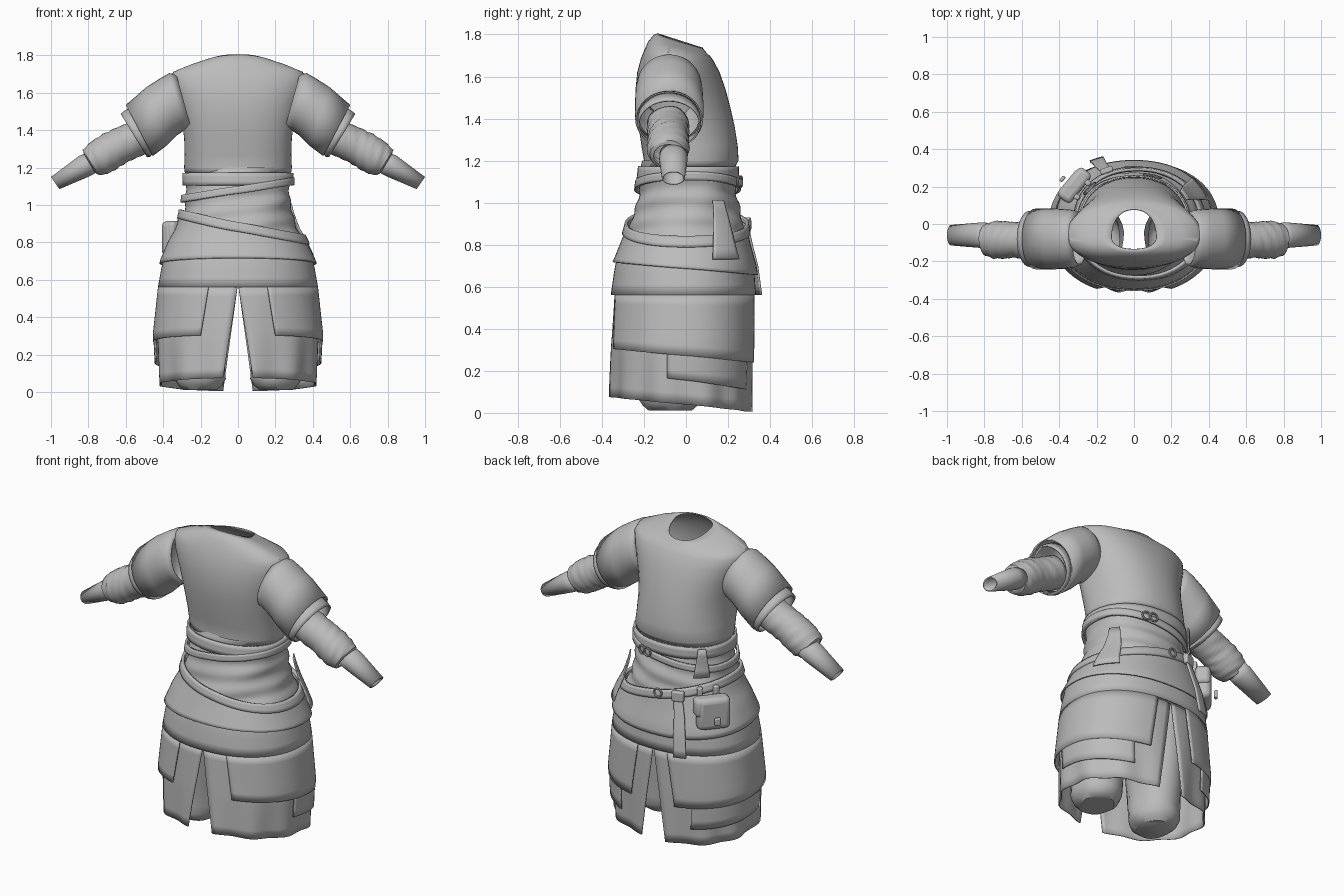
import bpy, bmesh, math
from mathutils import Vector
from math import sin, cos, pi, asin

if "Cube" in bpy.data.objects:
    bpy.data.objects.remove(bpy.data.objects["Cube"])

cloth = bpy.data.materials.new("grey cloth")
cloth.diffuse_color = (0.5, 0.5, 0.5, 1)
cloth.use_nodes = True
cloth.node_tree.nodes["Principled BSDF"].inputs["Base Color"].default_value = cloth.diffuse_color


def finish(name, bm, thick=0.0, offset=1):
    bmesh.ops.recalc_face_normals(bm, faces=bm.faces)
    me = bpy.data.meshes.new(name)
    bm.to_mesh(me)
    bm.free()
    ob = bpy.data.objects.new(name, me)
    bpy.context.collection.objects.link(ob)
    me.materials.append(cloth)
    if thick:
        m = ob.modifiers.new("thickness", 'SOLIDIFY')
        m.thickness, m.offset = thick, offset
    return ob


def grid(bm, rows, closed=False):
    vs = [[bm.verts.new(p) for p in r] for r in rows]
    n = len(vs[0])
    for a, b in zip(vs, vs[1:]):
        for i in range(n if closed else n - 1):
            j = (i + 1) % n
            bm.faces.new((a[i], a[j], b[j], b[i]))
    return vs


def spow(v, e):
    return math.copysign(abs(v) ** e, v)


# Body outline: height, half width, front depth, back depth
BODY = [(0.0, .42, .365, .31), (.30, .435, .355, .315), (.56, .41, .34, .315),
        (.70, .385, .32, .305), (.80, .35, .29, .285), (.87, .315, .27, .275),
        (.95, .29, .25, .26), (1.05, .278, .222, .235), (1.25, .275, .20, .23)]


def surf(z, t, off=0.0):
    """Point on the body at height z; t = 0 is front, pi/2 is +x, pi is back."""
    z0 = min(max(z, BODY[0][0]), BODY[-1][0])
    for a, b in zip(BODY, BODY[1:]):
        if z0 <= b[0]:
            f = (z0 - a[0]) / (b[0] - a[0])
            hx, yf, yb = (a[i] + (b[i] - a[i]) * f for i in (1, 2, 3))
            break
    e = 2 / 2.2
    ry = yf if cos(t) > 0 else yb
    return Vector(((hx + off) * spow(sin(t), e), -(ry + off) * spow(cos(t), e), z))


def panel(bm, top, bot, t0, t1, off, nt=48, nv=8, side=1):
    """Cloth patch; top/bot take an angle, t0/t1 take 0..1 down, off takes both."""
    rows = []
    for k in range(nv + 1):
        v = k / nv
        a, b = t0(v), t1(v)
        row = []
        for i in range(nt + 1):
            t = a + (b - a) * i / nt
            p = surf(top(t) * (1 - v) + bot(t) * v, t, off(v, t))
            row.append(Vector((p.x * side, p.y, p.z)))
        rows.append(row)
    grid(bm, rows)
    bmesh.ops.remove_doubles(bm, verts=bm.verts, dist=1e-5)


def wrap(name, top, bot, off, thick, t0=0, t1=2 * pi, nt=72, nv=6, spread=0.0):
    bm = bmesh.new()
    panel(bm, top, bot, lambda v: t0 - spread * v, lambda v: t1 + spread * v, off, nt, nv)
    return finish(name, bm, thick)


def slope(z, dx=0.0, dy=0.0):
    return lambda t: z + dx * sin(t) - dy * cos(t)


# Shirt torso: height, half width, front y, back y, tilt towards the back
rings = [(1.17, .284, -.205, .235, 0), (1.20, .288, -.20, .25, 0), (1.27, .285, -.212, .246, 0),
         (1.36, .288, -.225, .232, 0), (1.45, .30, -.238, .212, 0), (1.54, .325, -.24, .188, 0),
         (1.62, .35, -.232, .16, 0), (1.68, .363, -.215, .132, -.03), (1.712, .345, -.20, .115, -.08),
         (1.745, .26, -.18, .10, -.2), (1.772, .17, -.155, .088, -.3), (1.785, .12, -.135, .08, -.32)]
bm = bmesh.new()
rows = []
for z, hx, yf, yb, tilt in rings:
    yc = -.07 if z > 1.4 else -.07 * (z - 1.17) / .23
    row = []
    for i in range(64):
        t = 2 * pi * i / 64
        y = yc - ((yc - yf) if cos(t) > 0 else (yb - yc)) * spow(cos(t), .92)
        row.append(Vector((hx * spow(sin(t), .92), y, z + tilt * (y - yc))))
    rows.append(row)
grid(bm, rows, True)
finish("shirt_torso", bm, .006, -1)

# Creased waist cloth
wrap("waist_cloth", slope(1.2), slope(.80),
     lambda v, t: .004 * sin(26 * v + 3 * sin(t)) + .003 * sin(5 * t + 9 * v), 0, nv=40)


def tube(name, secs, crease=0.0, yc=-.08, thick=.008, sub=1):
    """Sleeve from sections: top x, top z, bottom x, bottom z, y radius."""
    for s, tag in ((1, "left"), (-1, "right")):
        bm = bmesh.new()
        rows = []
        full = []
        for a, b in zip(secs, secs[1:]):
            full += [[p + (q - p) * k / sub for p, q in zip(a, b)] for k in range(sub)]
        full.append(secs[-1])
        for k, (xt, zt, xb, zb, ry) in enumerate(full):
            row = []
            for i in range(32):
                a = 2 * pi * i / 32
                r = 1 + crease * (sin(3 * a + 1.9 * k) + .6 * sin(1.3 * k + 5 * a))
                u = cos(a) * r
                row.append(Vector((s * ((xt + xb) / 2 + (xt - xb) / 2 * u), yc + ry * r * sin(a),
                                   (zt + zb) / 2 + (zt - zb) / 2 * u)))
            rows.append(row)
        grid(bm, rows, True)
        finish(tag + "_" + name, bm, thick, -1)


# Arms, from shoulder to wrist
tube("upper_sleeve", [(.33, 1.70, .25, 1.41, .14), (.368, 1.705, .285, 1.40, .155), (.42, 1.675, .33, 1.37, .16),
                      (.49, 1.63, .385, 1.315, .163), (.60, 1.535, .455, 1.262, .162)])
tube("sleeve_cuff", [(.575, 1.525, .445, 1.285, .15), (.612, 1.50, .47, 1.257, .152), (.627, 1.487, .488, 1.258, .15)])
tube("inner_sleeve", [(.55, 1.46, .46, 1.29, .10), (.61, 1.43, .535, 1.255, .10), (.68, 1.40, .60, 1.225, .095),
                      (.735, 1.372, .645, 1.195, .10), (.79, 1.335, .70, 1.165, .10), (.83, 1.295, .745, 1.16, .085),
                      (.825, 1.275, .765, 1.175, .07)], .022, -.085, sub=4)
tube("wrist_wrap", [(.80, 1.285, .745, 1.18, .066), (.85, 1.262, .79, 1.155, .068), (1.0, 1.15, .955, 1.085, .055)],
     0, -.06)

# Trousers with gathered bottoms
for s, tag in ((1, "left"), (-1, "right")):
    bm = bmesh.new()
    prof = [(.72, .15, .20), (.45, .145, .19), (.25, .13, .17), (.12, .135, .152), (.07, .137, .15),
            (.035, .118, .132), (.012, .09, .105)]
    rows = []
    for k, (z, rx, ry) in enumerate(prof):
        rows.append([Vector((s * (.205 + rx * cos(a) * (1 + .03 * sin(5 * a + k))),
                             -.075 + ry * sin(a) * (1 + .03 * sin(4 * a + 2 * k)), z))
                     for a in (2 * pi * i / 32 for i in range(32))])
    vs = grid(bm, rows, True)
    bm.faces.new(vs[-1])
    finish(tag + "_trouser_leg", bm)


def gap(w0, w1, back=False):
    f = lambda v: asin(((w0 + (w1 - w0) * v) / .43) ** 1.1)
    return (lambda v: pi - f(v)) if back else f


# Long under skirt, slit at front and back
bm = bmesh.new()
wave = lambda v, t: -.006 + .009 * v * sin(11 * t)
for s in (1, -1):
    panel(bm, slope(.72), slope(.56), gap(0, 0), gap(0, 0, True), lambda v, t: -.006, 48, 3, s)
    panel(bm, slope(.56), slope(.04, 0, -.035), gap(.003, .08), gap(.003, .08, True), wave, 48, 10, s)
finish("under_skirt", bm, .006)

# Middle skirt with square cutouts at front and back
bm = bmesh.new()
for s in (1, -1):
    panel(bm, slope(.76), slope(.56), gap(0, 0), gap(0, 0, True), lambda v, t: .010, 48, 4, s)
    panel(bm, slope(.56), slope(.272, 0, -.034), gap(.16, .19), gap(.10, .14, True),
          lambda v, t: .010 + .004 * v, 48, 6, s)
finish("middle_skirt", bm, .008)

# Side plates of cloth below the middle skirt
bm = bmesh.new()
for s in (1, -1):
    panel(bm, slope(.32), slope(.155, 0, -.05), lambda v: 1.36, lambda v: 2.62, lambda v, t: .012, 20, 4, s)
finish("side_flaps", bm, .006)

# Short hip skirt hanging from the slanted belt
wrap("hip_skirt", slope(.885, -.065), slope(.685, 0, -.03), lambda v, t: .008 + .018 * v, .008, nv=10)

# Belts
wrap("waist_belt", slope(1.172), slope(1.105), lambda v, t: .008, .012, nv=3)
wrap("crossing_belt", slope(1.10, .048), slope(1.06, .048), lambda v, t: .012, .014, nv=3)
wrap("hip_belt", slope(.905, -.07), slope(.855, -.07), lambda v, t: .014, .016, nv=3)

# Hanging cloth ends
wrap("side_tag", slope(1.01), slope(.73), lambda v, t: .025 + .02 * v, .008, 2.02, 2.24, 8, 6, .11)
wrap("back_tag", slope(1.17), slope(1.0), lambda v, t: .03, .008, pi + .76, pi + .92, 8, 4, .09)
wrap("belt_end", slope(.92), slope(.56), lambda v, t: .03 + .025 * v, .010, pi + .33, pi + .48, 6, 8, .01)


def at_body(z, t, off):
    p = surf(z, t, off)
    d = surf(z, t + .03) - surf(z, t - .03)
    return p, math.atan2(d.y, d.x)


def block(name, z, t, off, size, bevel):
    p, ang = at_body(z, t, off)
    bpy.ops.mesh.primitive_cube_add(size=1, location=p, rotation=(0, 0, ang))
    ob = bpy.context.object
    ob.name = name
    ob.scale = size
    bpy.ops.object.transform_apply(location=False, rotation=False)
    m = ob.modifiers.new("round", 'BEVEL')
    m.width, m.segments = bevel, 3
    ob.data.materials.append(cloth)


# Pouch with flap, loops and toggle
PT = pi + .95
block("pouch", .82, PT, .055, (.19, .08, .19), .03)
block("pouch_flap", .86, PT, .062, (.20, .085, .11), .025)
block("pouch_toggle", .79, PT, .108, (.035, .02, .045), .008)
for d in (-.16, .16):
    block("pouch_loop", .91, PT + d, .035, (.03, .03, .09), .008)
block("belt_keeper", .90, pi + .40, .04, (.07, .03, .06), .008)


# Ring buckles on the back
for z, t in ((1.10, pi - .22), (1.10, pi - .36), (.895, pi + .05)):
    p, ang = at_body(z, t, .034)
    bpy.ops.mesh.primitive_torus_add(location=p, rotation=(pi / 2, 0, ang), major_radius=.024,
                                     minor_radius=.006, major_segments=20, minor_segments=8)
    bpy.context.object.name = "belt_buckle"
    bpy.context.object.data.materials.append(cloth)

bpy.ops.object.select_all(action='SELECT')
bpy.context.view_layer.objects.active = bpy.context.selected_objects[0]
bpy.ops.object.shade_smooth_by_angle(angle=math.radians(40))
